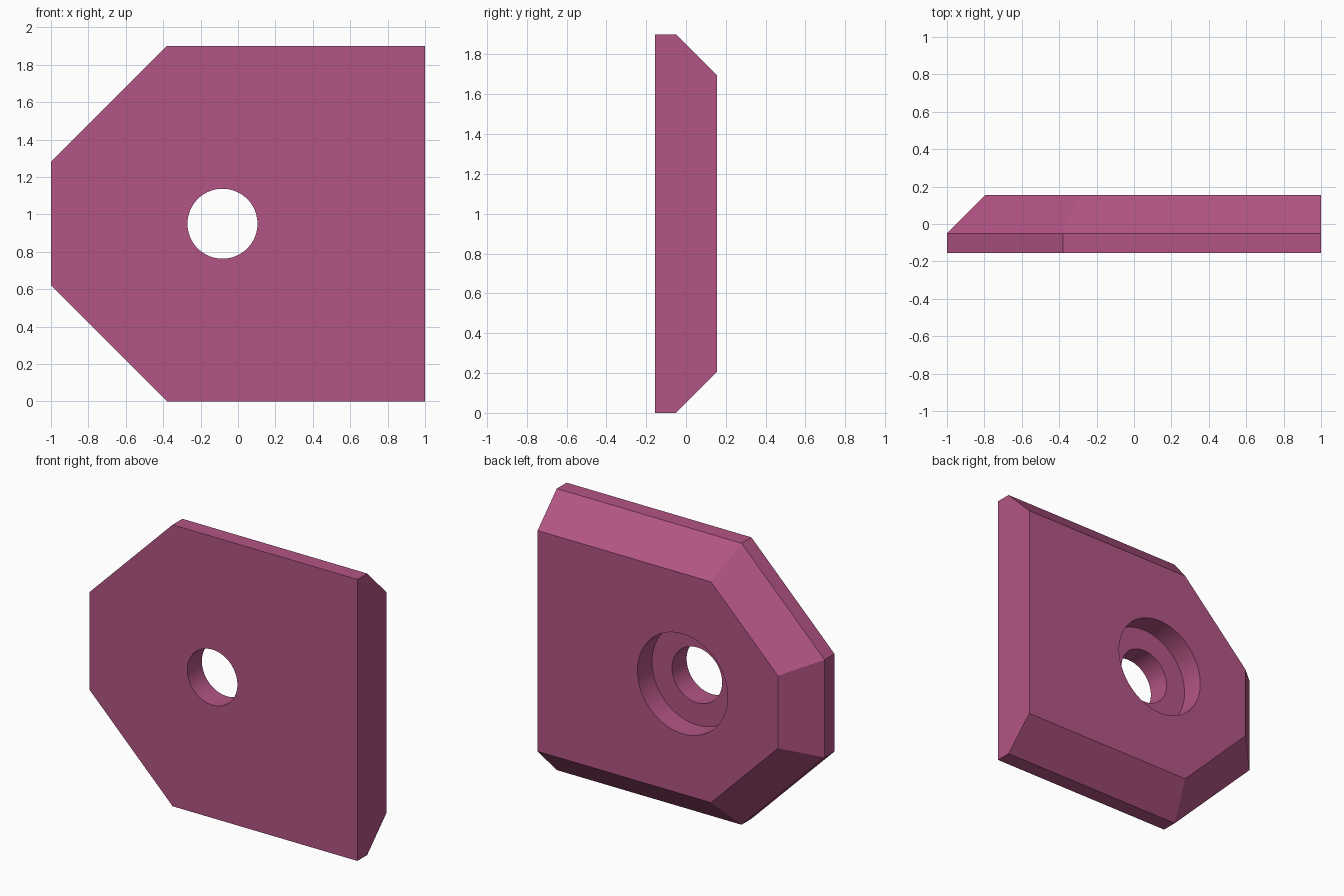
import bpy, bmesh, math

if "Cube" in bpy.data.objects:
    bpy.data.objects.remove(bpy.data.objects["Cube"])

T = 0.155                  # half thickness
BEVEL_Y, INSET = -0.05, 0.205
HOLE_X, HOLE_Z = -0.083, 0.95
H, X_CUT, Z_CUT = 1.9, -0.38, 0.62

mat = bpy.data.materials.new("raspberry")
mat.diffuse_color = (0.456, 0.091, 0.235, 1)
mat.use_nodes = True
mat.node_tree.nodes["Principled BSDF"].inputs["Base Color"].default_value = mat.diffuse_color


def make_object(name, bm):
    bmesh.ops.recalc_face_normals(bm, faces=bm.faces)
    mesh = bpy.data.meshes.new(name)
    bm.to_mesh(mesh)
    bm.free()
    mesh.materials.append(mat)
    obj = bpy.data.objects.new(name, mesh)
    bpy.context.collection.objects.link(obj)
    return obj


def cutter(name, radius, y0, y1):
    """Cylinder along y used to drill the plate."""
    bm = bmesh.new()
    rings = []
    for y in (y0, y1):
        rings.append([bm.verts.new((HOLE_X + radius * math.cos(a), y, HOLE_Z + radius * math.sin(a)))
                      for a in (math.tau * i / 96 for i in range(96))])
    bm.faces.new(rings[0])
    bm.faces.new(rings[1])
    for i in range(96):
        j = (i + 1) % 96
        bm.faces.new((rings[0][i], rings[0][j], rings[1][j], rings[1][i]))
    obj = make_object(name, bm)
    obj.hide_render = True
    obj.hide_set(True)
    return obj


# plate: clipped-corner outline, bevelled at the back on every edge but the right
k = INSET * math.tan(math.pi / 8)
lower = [(1, 0), (X_CUT, 0), (-1, Z_CUT)]
lower_in = [(1, INSET), (X_CUT + k, INSET), (-1 + INSET, Z_CUT + k)]
sections = [(-T, lower), (BEVEL_Y, lower), (T, lower_in)]
bm = bmesh.new()
loops = []
for y, half in sections:
    outline = half + [(x, H - z) for x, z in reversed(half)]
    loops.append([bm.verts.new((x, y, z)) for x, z in outline])
for a, b in zip(loops, loops[1:]):
    for i in range(5):
        bm.faces.new((a[i], a[i + 1], b[i + 1], b[i]))
bm.faces.new(loops[0])
bm.faces.new(loops[-1])
# flat right side in one piece
bm.faces.new([l[0] for l in loops] + [l[-1] for l in reversed(loops)])
plate = make_object("bevelled_plate", bm)

# through hole and counterbore
for tool in (cutter("hole_cutter", 0.187, -0.5, 0.5), cutter("counterbore_cutter", 0.337, 0.0, 0.5)):
    mod = plate.modifiers.new(tool.name, 'BOOLEAN')
    mod.operation = 'DIFFERENCE'
    mod.solver = 'EXACT'
    mod.object = tool

# bake the cuts, then smooth the bores
bpy.context.view_layer.objects.active = plate
plate.select_set(True)
for mod in list(plate.modifiers):
    bpy.ops.object.modifier_apply(modifier=mod.name)
bpy.ops.object.shade_smooth_by_angle(angle=math.radians(30))
for obj in [o for o in bpy.data.objects if o != plate]:
    bpy.data.objects.remove(obj)
